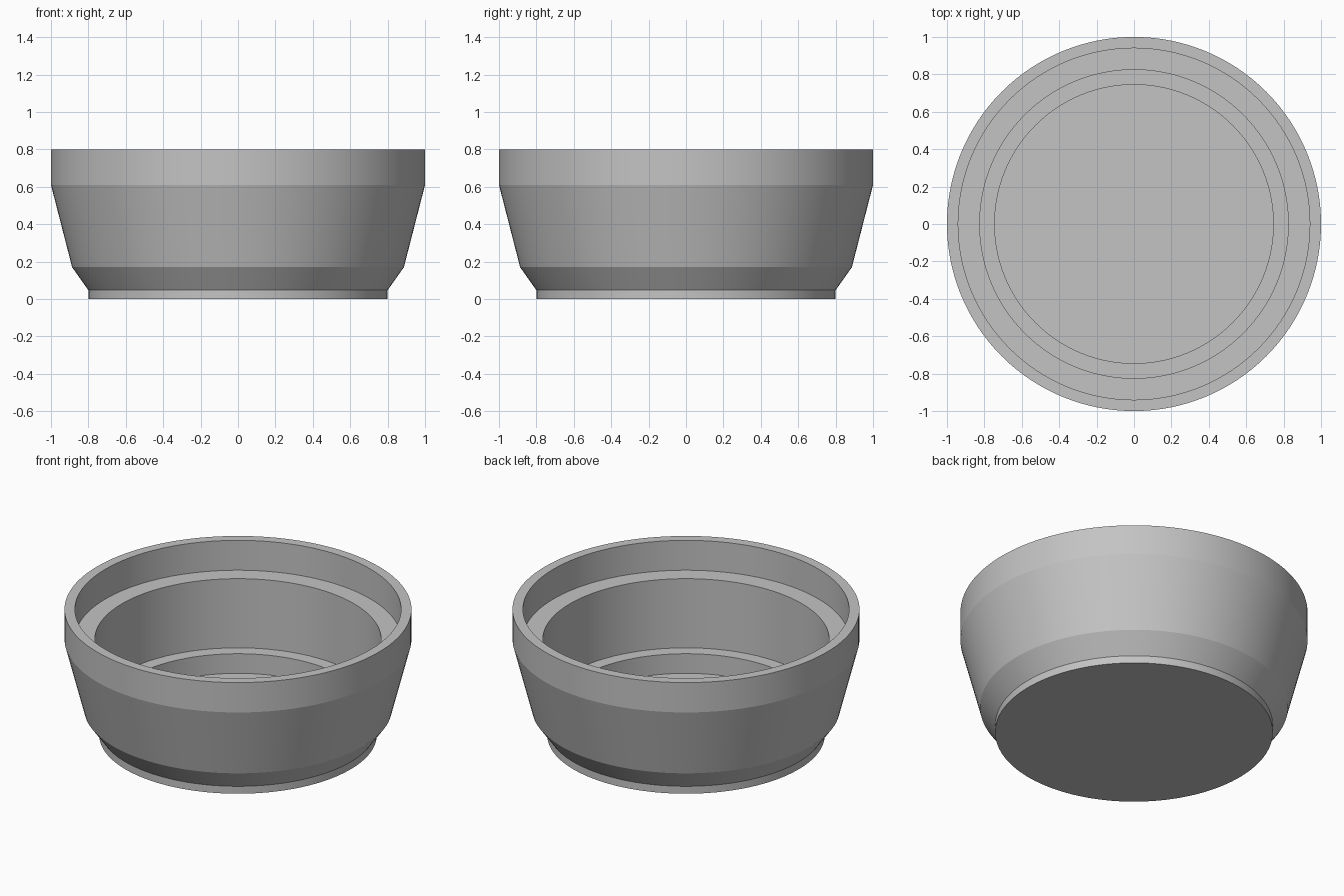
import bpy
import bmesh
import math

cube = bpy.data.objects.get("Cube")
if cube:
    bpy.data.objects.remove(cube, do_unlink=True)

SEGMENTS = 128

# Plain grey material
grey = bpy.data.materials.new("light_grey")
grey.use_nodes = True
color = (0.55, 0.55, 0.55, 1.0)
grey.diffuse_color = color
grey.node_tree.nodes["Principled BSDF"].inputs["Base Color"].default_value = color


def lathe(name, profile, material):
    """Spin a (radius, height) profile around z; its ends lie on the axis."""
    bm = bmesh.new()
    verts = [bm.verts.new((r, 0, z)) for r, z in profile]
    edges = [bm.edges.new(pair) for pair in zip(verts, verts[1:])]
    bmesh.ops.spin(bm, geom=verts + edges, cent=(0, 0, 0), axis=(0, 0, 1),
                   angle=math.tau, steps=SEGMENTS, use_duplicate=False)
    bmesh.ops.remove_doubles(bm, verts=bm.verts, dist=0.0001)
    bmesh.ops.recalc_face_normals(bm, faces=bm.faces)
    mesh = bpy.data.meshes.new(name)
    bm.to_mesh(mesh)
    bm.free()
    mesh.materials.append(material)
    obj = bpy.data.objects.new(name, mesh)
    bpy.context.collection.objects.link(obj)
    return obj


# Outside: foot, flared wall, straight rim
outside = [(0, 0), (0.80, 0), (0.80, 0.047), (0.887, 0.17), (1, 0.61), (1, 0.80)]
# Inside: stepped recess down to a flat floor
inside = [(0.94, 0.80), (0.94, 0.61), (0.825, 0.61), (0.825, 0.17),
          (0.745, 0.17), (0.745, 0.045), (0, 0.045)]

bowl = lathe("stepped_bowl", outside + inside, grey)

# Round walls smooth, profile corners crisp
bpy.ops.object.select_all(action="DESELECT")
bowl.select_set(True)
bpy.context.view_layer.objects.active = bowl
bpy.ops.object.shade_smooth_by_angle(angle=math.radians(10))
